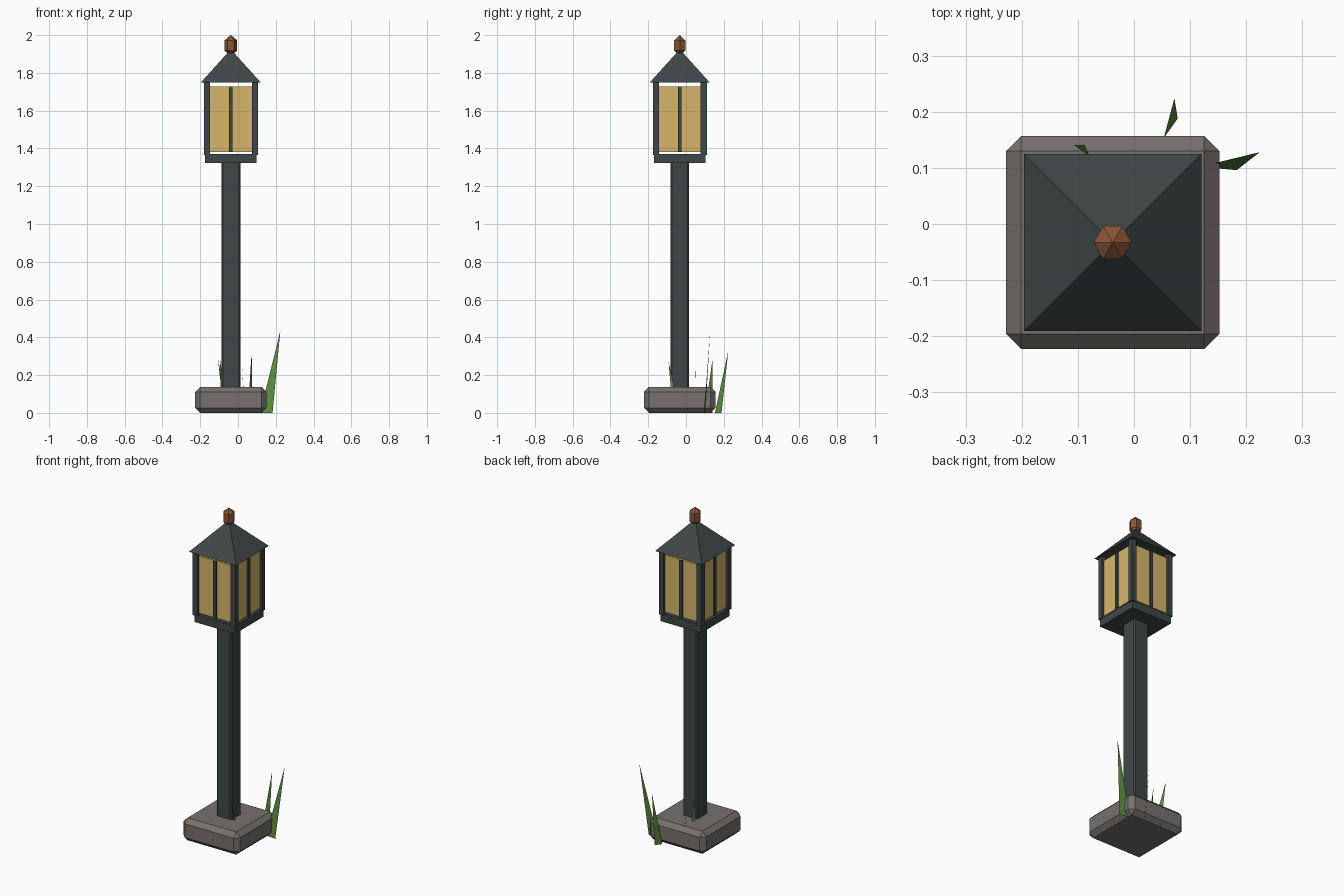
import bpy, bmesh, math
from mathutils import Vector

if "Cube" in bpy.data.objects:
    bpy.data.objects.remove(bpy.data.objects["Cube"])

CX, CY = -0.038, -0.033  # lamp axis


def material(name, rgb):
    m = bpy.data.materials.new(name)
    m.diffuse_color = (*rgb, 1)
    m.use_nodes = True
    m.node_tree.nodes["Principled BSDF"].inputs["Base Color"].default_value = m.diffuse_color
    return m


STONE = material("grey stone", (0.180, 0.165, 0.156))
IRON = material("dark iron", (0.051, 0.063, 0.063))
GLASS = material("amber glass", (0.68, 0.47, 0.15))
COPPER = material("copper", (0.255, 0.093, 0.038))
GRASS = material("grass green", (0.107, 0.262, 0.051))


def finish(name, bm, mat, loc=(CX, CY, 0)):
    me = bpy.data.meshes.new(name)
    bm.to_mesh(me)
    bm.free()
    me.materials.append(mat)
    ob = bpy.data.objects.new(name, me)
    ob.location = loc
    bpy.context.collection.objects.link(ob)
    return ob


def box(name, mat, x, y, half_x, half_y, z0, z1, bevel=0.0):
    """Box placed relative to the lamp axis, optionally chamfered."""
    bm = bmesh.new()
    bmesh.ops.create_cube(bm, size=1)
    for v in bm.verts:
        v.co = Vector((x + v.co.x * 2 * half_x, y + v.co.y * 2 * half_y,
                       z0 + (v.co.z + 0.5) * (z1 - z0)))
    if bevel:
        bmesh.ops.bevel(bm, geom=bm.edges[:], offset=bevel, segments=1,
                        affect='EDGES', profile=0.5)
    return finish(name, bm, mat)


def spindle(name, mat, sides, start, rings, bottom, top):
    """Solid of (radius, z) rings, closed to a point above and below."""
    bm = bmesh.new()
    loops = [[bm.verts.new((r * math.cos(start + math.tau * i / sides),
                            r * math.sin(start + math.tau * i / sides), z))
              for i in range(sides)] for r, z in rings]
    low, high = bm.verts.new((0, 0, bottom)), bm.verts.new((0, 0, top))
    for i in range(sides):
        j = (i + 1) % sides
        for a, b in zip(loops, loops[1:]):
            bm.faces.new((a[i], a[j], b[j], b[i]))
        bm.faces.new((low, loops[0][j], loops[0][i]))
        bm.faces.new((loops[-1][i], loops[-1][j], high))
    return finish(name, bm, mat)


# Plinth, pole and lantern floor
box("stone_base", STONE, 0, 0, 0.19, 0.19, 0, 0.137, 0.027)
box("pole", IRON, 0, 0, 0.05, 0.05, 0.12, 1.33, 0.008)
box("lantern_floor", IRON, 0, 0, 0.136, 0.136, 1.322, 1.37)

# Lantern cage: corner posts, glass panes and middle bars
for sx in (-1, 1):
    for sy in (-1, 1):
        box("corner_post", IRON, sx * 0.127, sy * 0.127, 0.016, 0.016, 1.365, 1.752)
for s in (-1, 1):
    box("glass_pane", GLASS, 0, s * 0.125, 0.115, 0.005, 1.38, 1.728)
    box("glass_pane", GLASS, s * 0.125, 0, 0.005, 0.115, 1.38, 1.728)
    box("window_bar", IRON, 0, s * 0.13, 0.01, 0.008, 1.38, 1.728)
    box("window_bar", IRON, s * 0.13, 0, 0.008, 0.01, 1.38, 1.728)

# Pyramid roof and six-sided finial
spindle("roof", IRON, 4, math.pi / 4, [(0.158 * math.sqrt(2), 1.75)], 1.75, 1.925)
spindle("finial", COPPER, 6, 0, [(0.034, 1.918), (0.034, 1.972)], 1.89, 2.0)

# Grass blades: two root points on the ground and a tip
blades = [
    ((0.117, 0.102), (0.183, 0.096), (0.224, 0.128, 0.434)),
    ((0.053, 0.153), (0.078, 0.188), (0.072, 0.224, 0.33)),
    ((-0.074, 0.14), (-0.052, 0.10), (-0.107, 0.141, 0.29)),
    ((0.037, -0.07), (0.035, -0.033), (0.02, -0.092, 0.27)),
    ((-0.09, 0.045), (-0.05, 0.047), (-0.095, 0.05, 0.28)),
]
for a, b, tip in blades:
    bm = bmesh.new()
    bm.faces.new([bm.verts.new(p) for p in ((*a, 0), (*b, 0), tip)])
    finish("grass_blade", bm, GRASS, (0, 0, 0))
